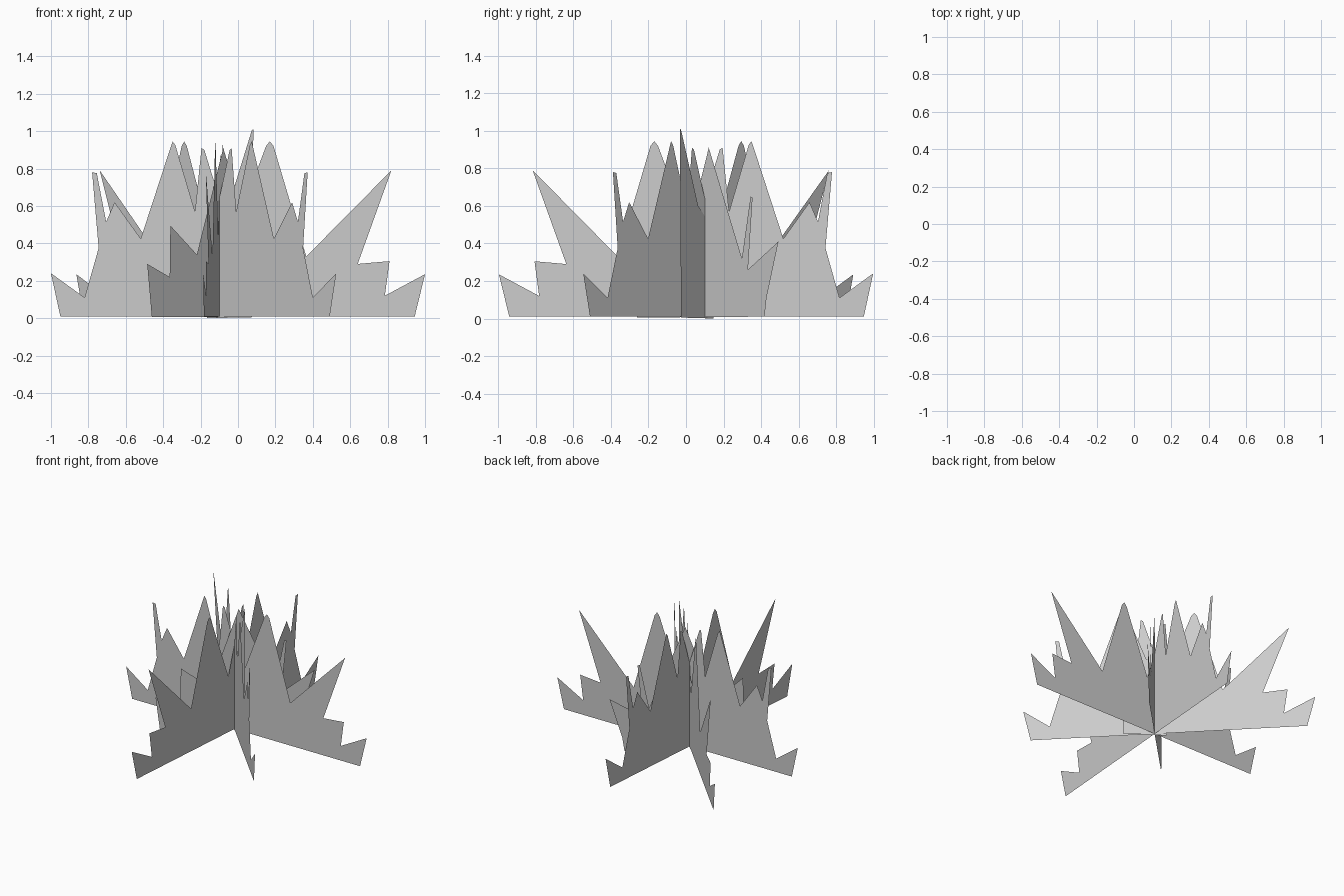
import bpy, bmesh
from math import cos, sin, radians

AXIS = (-0.10, 0.10)  # where all the blades' cards cross


def card(name, angle, profile):
    """Flat upright card: profile is (distance along the card, height)."""
    c, s = cos(radians(angle)), sin(radians(angle))
    bm = bmesh.new()
    bm.faces.new([bm.verts.new((AXIS[0] + c * d, AXIS[1] + s * d, z))
                  for d, z in profile])
    me = bpy.data.meshes.new(name)
    bm.to_mesh(me)
    bm.free()
    ob = bpy.data.objects.new(name, me)
    bpy.context.collection.objects.link(ob)
    return ob


# Large jagged grass outline: long side positive, short side negative
large = [(-0.85, 0.01), (1.045, 0.01), (1.1, 0.235), (0.885, 0.12),
         (0.91, 0.305), (0.74, 0.29), (0.92, 0.79), (0.465, 0.33),
         (0.29, 0.92), (0.27, 0.945), (0.25, 0.92), (0.065, 0.43),
         (-0.08, 0.9), (-0.095, 0.91), (-0.13, 0.57), (-0.235, 0.925),
         (-0.25, 0.945), (-0.42, 0.425), (-0.56, 0.62), (-0.605, 0.515),
         (-0.655, 0.775), (-0.68, 0.78), (-0.645, 0.375), (-0.72, 0.11),
         (-0.9, 0.24)]
for i, a in enumerate((0, -94.5, 134)):
    card(f"large_grass_card_{i + 1}", a, large)

# Small inner outline
small = [(-0.51, 0.005), (0.45, 0.01), (0.465, 0.11), (0.555, 0.41),
         (0.325, 0.26), (0.36, 0.645), (0.345, 0.65), (0.28, 0.32),
         (0.03, 0.91), (-0.17, 0.34), (-0.37, 0.495), (-0.375, 0.22),
         (-0.545, 0.29)]
card("small_grass_card", 45, small)

# Narrow tall blade near the middle
blade = [(-0.08, 0), (0.215, 0.005), (0.225, 1.01), (0.215, 1.005),
         (0.06, 0.6), (-0.05, 0.5)]
card("tall_centre_blade", -36, blade)
